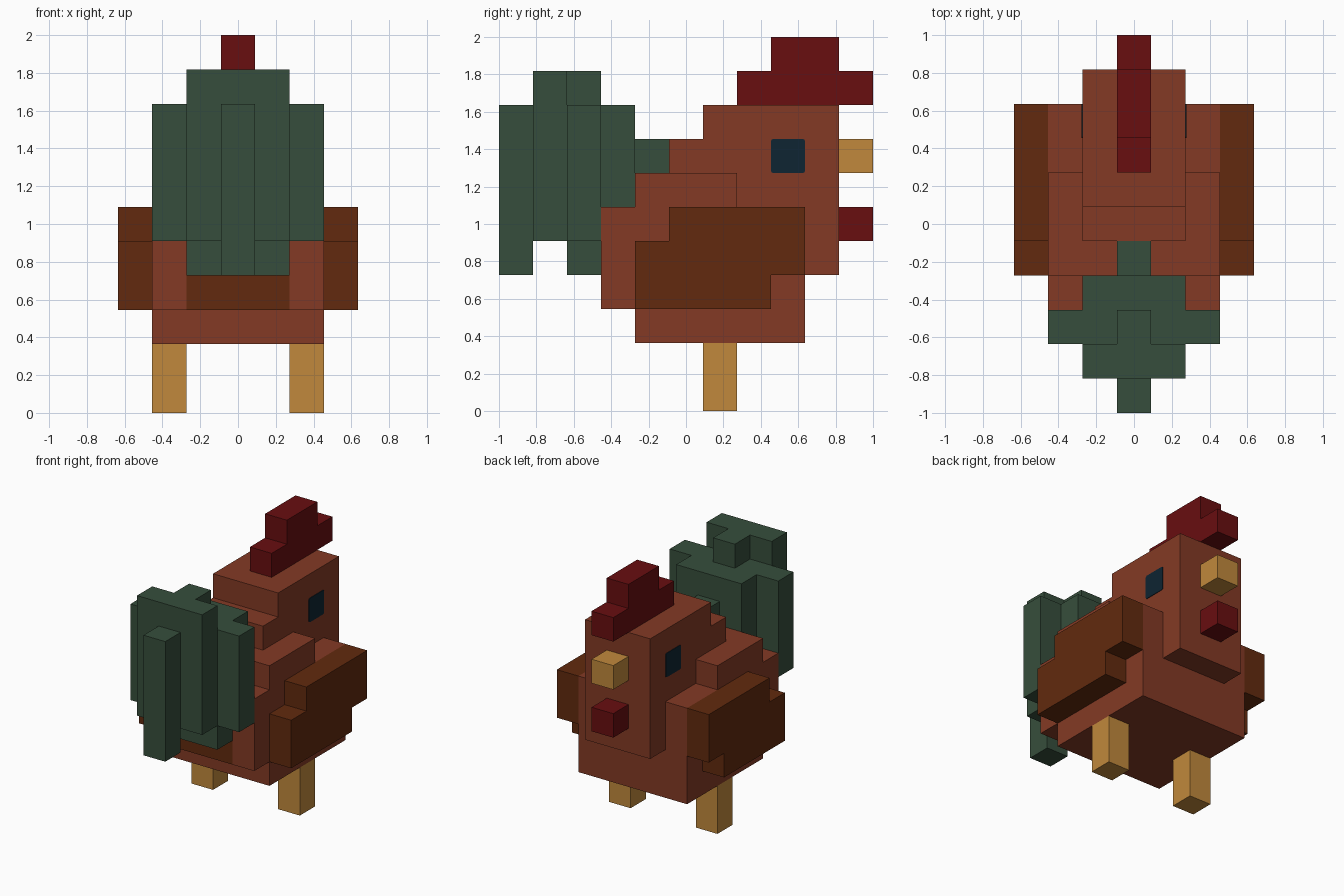
import bpy, bmesh
from mathutils import Vector
from math import radians

U = 2 / 11  # edge of one block

cube = bpy.data.objects.get("Cube")
if cube:
    bpy.data.objects.remove(cube, do_unlink=True)


def material(name, r, g, b):
    m = bpy.data.materials.new(name)
    m.use_nodes = True
    m.diffuse_color = (r, g, b, 1)
    m.node_tree.nodes["Principled BSDF"].inputs["Base Color"].default_value = (r, g, b, 1)
    return m


russet = material("russet feathers", .227, .042, .018)
brown = material("dark brown feathers", .122, .023, .0044)
green = material("dark green feathers", .037, .076, .045)
red = material("deep red", .138, .0044, .0052)
yellow = material("ochre", .533, .25, .045)
navy = material("dark blue", .0044, .018, .032)

# Each part is a list of boxes in block units: x0, x1, y0, y1, z0, z1.
# x is counted from the left column of the wing, y from the tail tip.
parts = {
    "body": (russet, [(1, 6, 4, 9, 2, 6), (1, 6, 4, 7, 6, 7),
                      (1, 2, 3, 4, 3, 6), (5, 6, 3, 4, 3, 6)]),
    "head_and_chest": (russet, [(2, 5, 5, 6, 7, 8), (2, 5, 6, 9, 6, 9),
                                (2, 5, 9, 10, 4, 9)]),
    "rump": (brown, [(2, 5, 3, 4, 3, 4)]),
    "tail": (green, [(3, 4, 0, 1, 4, 9), (2, 5, 1, 2, 5, 10),
                     (1, 6, 2, 3, 5, 9), (2, 5, 2, 3, 4, 5),
                     (3, 4, 2, 3, 9, 10), (2, 5, 3, 4, 4, 9),
                     (3, 4, 4, 5, 7, 8)]),
    "comb": (red, [(3, 4, 7, 11, 9, 10), (3, 4, 8, 10, 10, 11)]),
    "beak": (yellow, [(3, 4, 10, 11, 7, 8)]),
    "wattle": (red, [(3, 4, 10, 11, 5, 6)]),
}
# Wings and legs, mirrored left and right
for side, x in (("right", 0), ("left", 6)):
    parts[side + "_wing"] = (brown, [(x, x + 1, 4, 5, 3, 5), (x, x + 1, 5, 8, 3, 6),
                                     (x, x + 1, 8, 9, 4, 6)])
for side, x in (("right", 1), ("left", 5)):
    parts[side + "_leg"] = (yellow, [(x, x + 1, 6, 7, 0, 2)])

# Fill the block grid, first part wins
owner = {}
for name, (mat, boxes) in parts.items():
    for x0, x1, y0, y1, z0, z1 in boxes:
        for x in range(x0, x1):
            for y in range(y0, y1):
                for z in range(z0, z1):
                    owner.setdefault((x, y, z), name)


def place(p):
    return Vector(((p[0] - 3.5) * U, p[1] * U - 1, p[2] * U))


def add_object(name, bm, mat):
    mesh = bpy.data.meshes.new(name)
    bm.to_mesh(mesh)
    bm.free()
    mesh.materials.append(mat)
    obj = bpy.data.objects.new(name, mesh)
    bpy.context.collection.objects.link(obj)
    return obj


def build_part(name, mat):
    """Make the outer skin of one part and merge its flat regions."""
    bm = bmesh.new()
    for cell, who in owner.items():
        if who != name:
            continue
        for axis in range(3):
            for step in (0, 1):
                beside = list(cell)
                beside[axis] += 2 * step - 1
                if tuple(beside) in owner:
                    continue
                a, b = (axis + 1) % 3, (axis + 2) % 3
                ring = []
                for da, db in ((0, 0), (1, 0), (1, 1), (0, 1)):
                    p = list(cell)
                    p[axis] += step
                    p[a] += da
                    p[b] += db
                    ring.append(bm.verts.new(place(p)))
                bm.faces.new(ring if step else ring[::-1])
    bmesh.ops.remove_doubles(bm, verts=bm.verts[:], dist=.001)
    bmesh.ops.dissolve_limit(bm, angle_limit=radians(1),
                             verts=bm.verts[:], edges=bm.edges[:])
    add_object(name, bm, mat)


for name, (mat, boxes) in parts.items():
    build_part(name, mat)

# Eyes: thin plates with slightly softened corners
for side, s in (("right", -1), ("left", 1)):
    bm = bmesh.new()
    bmesh.ops.create_cube(bm, size=1)
    for v in bm.verts:
        v.co = Vector((v.co.x * .006, v.co.y * U, v.co.z * U))
    corners = [e for e in bm.edges if abs(e.verts[0].co.x - e.verts[1].co.x) > .001]
    bmesh.ops.bevel(bm, geom=corners, offset=.012, segments=2, profile=.5, affect='EDGES')
    eye = add_object(side + "_eye", bm, navy)
    eye.location = (s * (1.5 * U + .001), 8.5 * U - 1, 7.5 * U)
